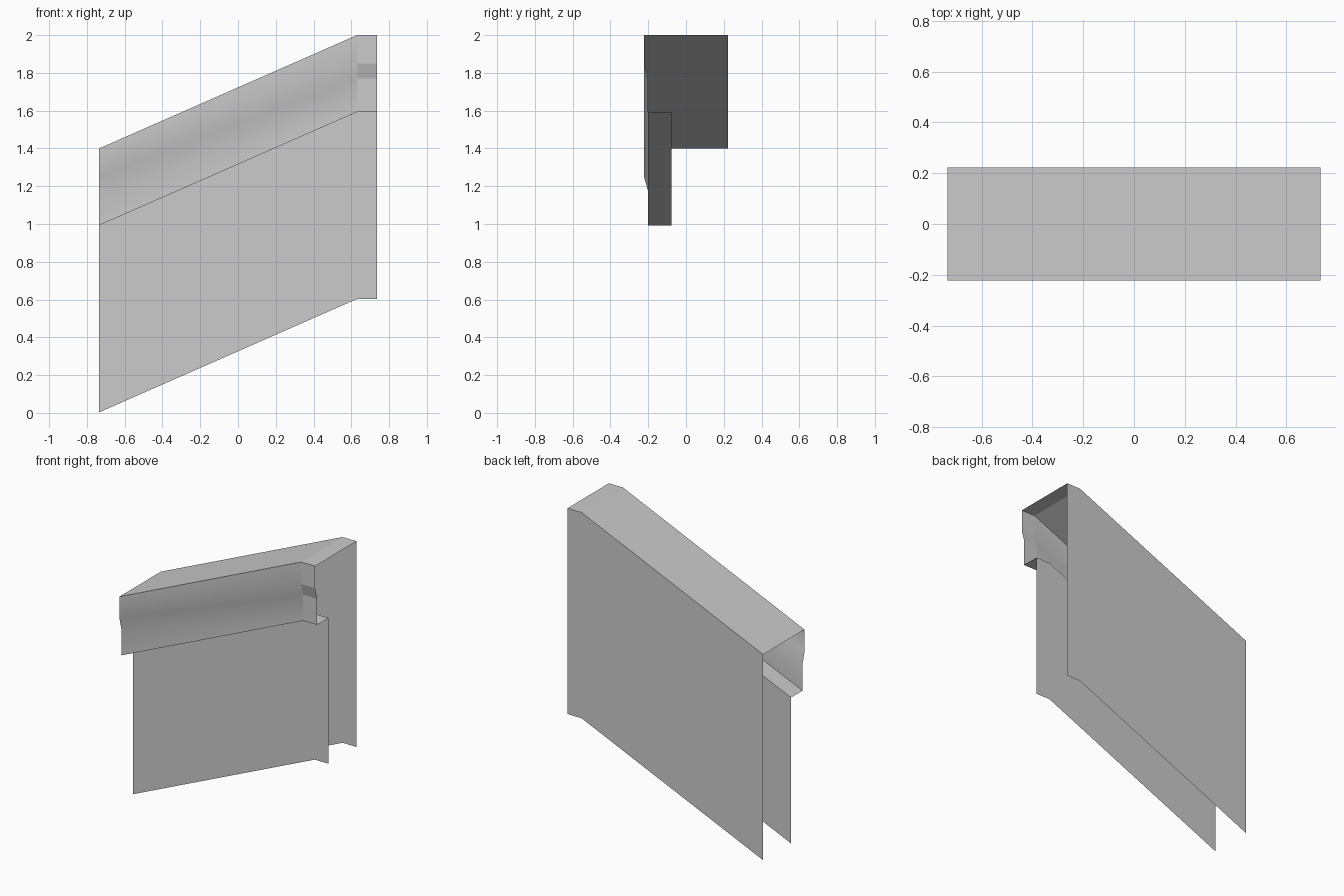
import bpy

cube = bpy.data.objects.get("Cube")
if cube:
    bpy.data.objects.remove(cube, do_unlink=True)

grey = bpy.data.materials.new("light grey")
grey.use_nodes = True
colour = (0.6, 0.6, 0.6, 1)
grey.diffuse_color = colour
grey.node_tree.nodes["Principled BSDF"].inputs["Base Color"].default_value = colour

# Path along x with its height offset: a long slope, then a short level end
PATH = [(-0.735, -0.6), (0.63, 0.0), (0.735, 0.0)]


def sweep(name, profile, smooth_slope=False):
    """Sweep an open (y, z) profile along the path as a thin sheet."""
    n = len(profile)
    verts = [(x, y, z + dz) for x, dz in PATH for y, z in profile]
    faces = [(i * n + j, i * n + j + 1, (i + 1) * n + j + 1, (i + 1) * n + j)
             for i in range(len(PATH) - 1) for j in range(n - 1)]
    mesh = bpy.data.meshes.new(name)
    mesh.from_pydata(verts, [], faces)
    mesh.materials.append(grey)
    # Only the sloping run is rounded; the level end stays faceted
    for face in mesh.polygons:
        face.use_smooth = smooth_slope and face.center.x < 0.5
    obj = bpy.data.objects.new(name, mesh)
    bpy.context.collection.objects.link(obj)
    return obj


BACK, FRONT = 0.222, -0.222
LIP, PANEL = -0.2, -0.077
TOP, LEDGE, FOOT = 2.0, 1.593, 0.603

# Back wall, top cover, stepped fascia, ledge under it, and front wall
sweep("back_panel", [(BACK, FOOT), (BACK, TOP)])
sweep("top_cover", [(BACK, TOP), (FRONT, TOP)])
sweep("front_fascia", [(FRONT, TOP), (FRONT, 1.85), (LIP, 1.77), (LIP, LEDGE)],
      smooth_slope=True)
sweep("ledge", [(LIP, LEDGE), (PANEL, LEDGE)])
sweep("front_panel", [(PANEL, LEDGE), (PANEL, FOOT)])
